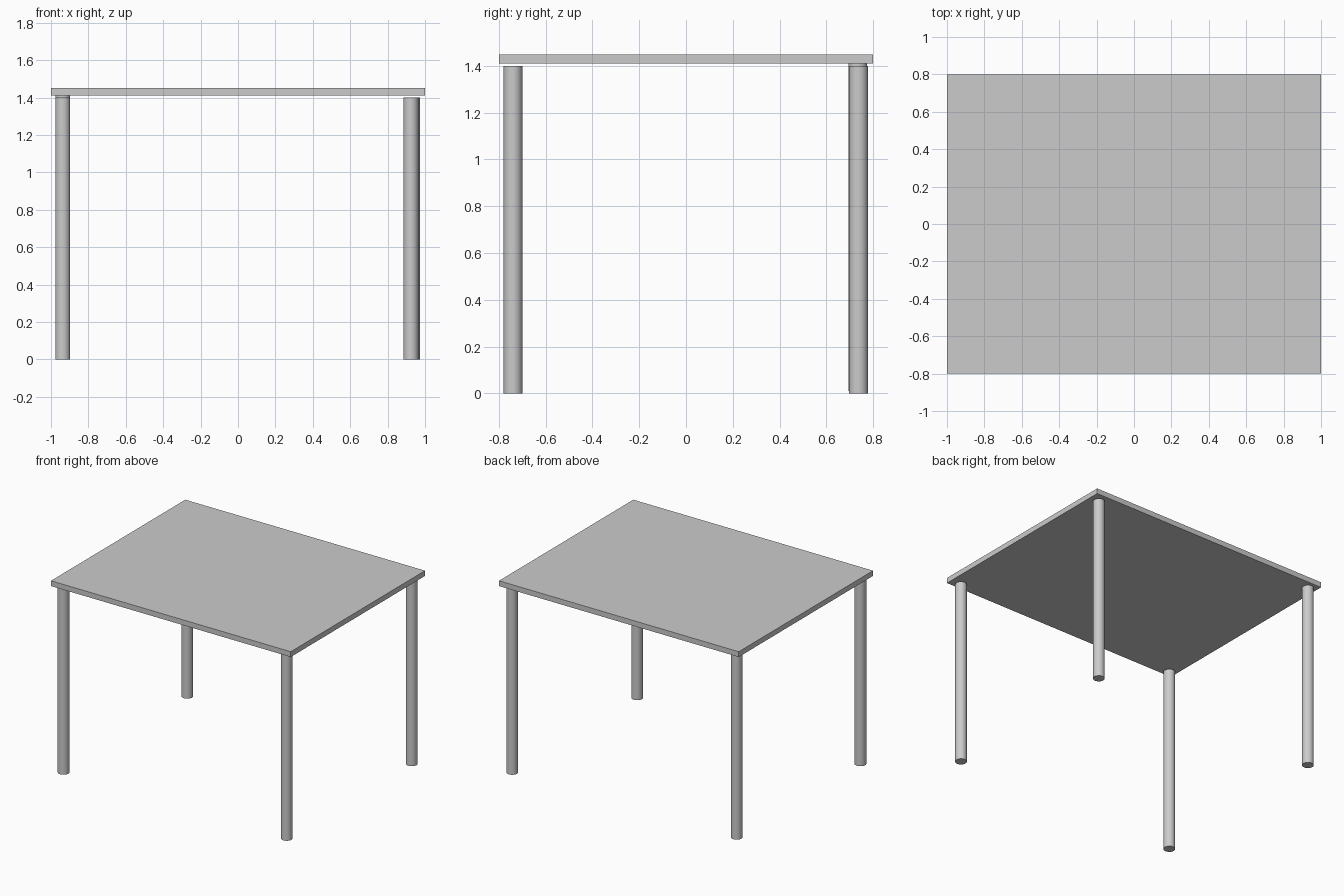
import bpy

if "Cube" in bpy.data.objects:
    bpy.data.objects.remove(bpy.data.objects["Cube"])

# Table top: thin flat slab
bpy.ops.mesh.primitive_cube_add(size=1, location=(0, 0, 1.43))
top = bpy.context.object
top.name = "table_top"
top.scale = (2.0, 1.6, 0.04)
bpy.ops.object.transform_apply(location=False, rotation=False, scale=True)


def leg(name, x, y, base):
    """Round leg, 1.4 tall, standing at height base."""
    bpy.ops.mesh.primitive_cylinder_add(
        vertices=32, radius=0.04, depth=1.4, location=(x, y, base + 0.7))
    ob = bpy.context.object
    ob.name = name
    bpy.ops.object.shade_smooth_by_angle()


# Legs: slightly uneven placement, back left one sits a touch higher
for args in (("front_left_leg", -0.937, -0.74, 0.0),
             ("front_right_leg", 0.925, -0.74, 0.0),
             ("back_left_leg", -0.937, 0.735, 0.01),
             ("back_right_leg", 0.933, 0.738, 0.0)):
    leg(*args)
